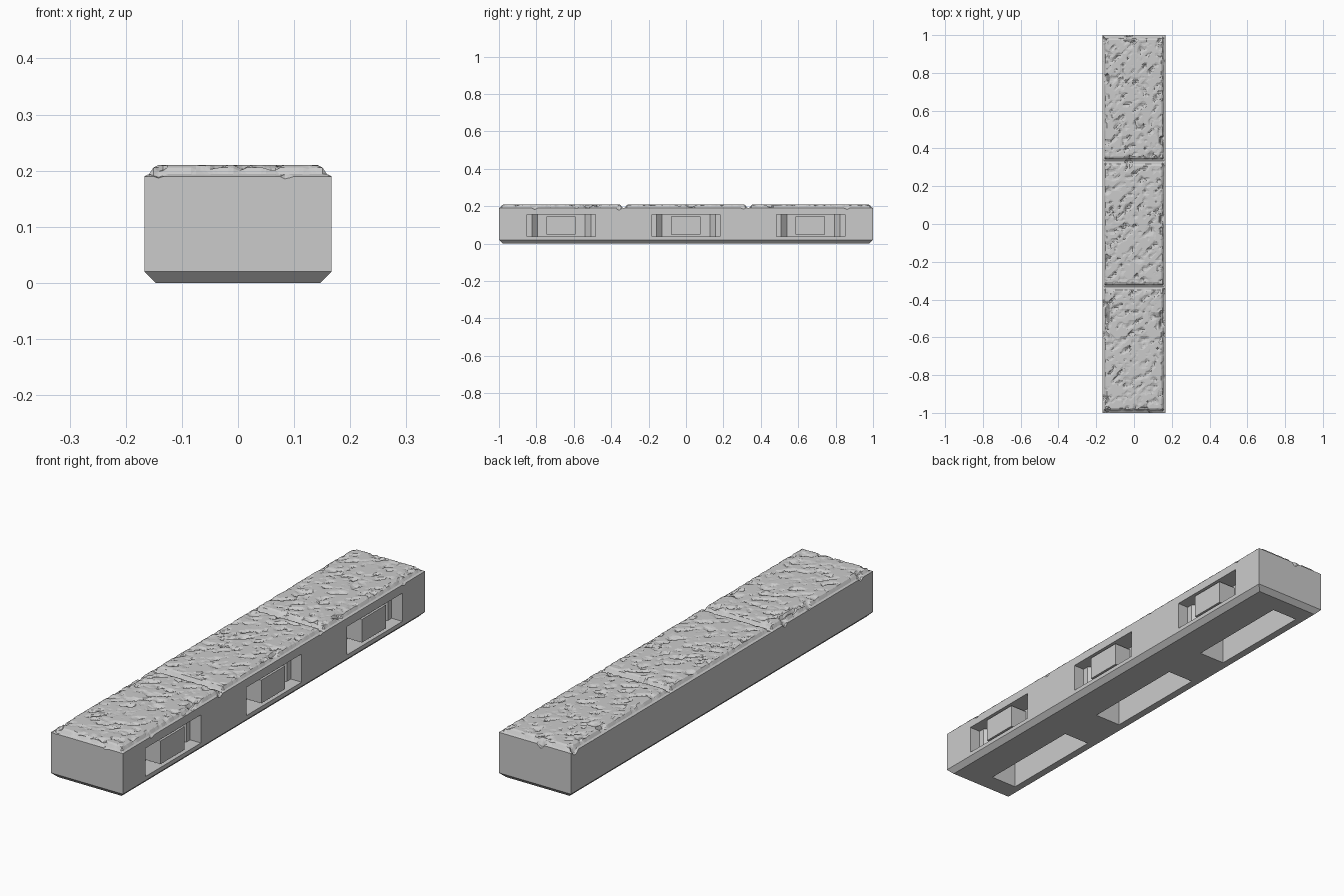
import bpy, bmesh
from mathutils import Vector, noise

W, L = 0.167, 1.0            # half width and half length
TOP = 0.172                  # where the block meets the stone surface
BAYS = (-2 / 3, 0, 2 / 3)    # centres of the three bays

if "Cube" in bpy.data.objects:
    bpy.data.objects.remove(bpy.data.objects["Cube"])

grey = bpy.data.materials.new("stone_grey")
grey.use_nodes = True
colour = (0.6, 0.6, 0.6, 1)
grey.diffuse_color = colour
grey.node_tree.nodes["Principled BSDF"].inputs["Base Color"].default_value = colour


def make(name, bm):
    bmesh.ops.recalc_face_normals(bm, faces=bm.faces)
    mesh = bpy.data.meshes.new(name)
    bm.to_mesh(mesh)
    bm.free()
    mesh.materials.append(grey)
    obj = bpy.data.objects.new(name, mesh)
    bpy.context.collection.objects.link(obj)
    return obj


def prism(bm, outline, z0, z1):
    base = bm.faces.new([bm.verts.new((x, y, z0)) for x, y in outline])
    side = bmesh.ops.extrude_face_region(bm, geom=[base])["geom"]
    moved = [v for v in side if isinstance(v, bmesh.types.BMVert)]
    bmesh.ops.translate(bm, verts=moved, vec=(0, 0, z1 - z0))
    return base


def box(bm, x0, x1, y0, y1, z0, z1):
    return prism(bm, [(x0, y0), (x1, y0), (x1, y1), (x0, y1)], z0, z1)


# Block with a chamfered underside
bm = bmesh.new()
bottom = box(bm, -W, W, -L, L, 0, TOP)
bmesh.ops.recalc_face_normals(bm, faces=bm.faces)
edges = [e for e in bm.edges if all(v.co.z < 0.001 for v in e.verts)]
bmesh.ops.bevel(bm, geom=edges, offset=0.02, segments=1, affect='EDGES')
block = make("block", bm)

# Clip sockets on one side: a stepped plan, narrowing inward
half = [(0.2, 0.183), (0.117, 0.183), (0.117, 0.158), (0.085, 0.128)]
sockets = bmesh.new()
pockets = bmesh.new()
tongues = bmesh.new()
for c in BAYS:
    outline = [(x, c + y) for x, y in half] + [(x, c - y) for x, y in reversed(half)]
    prism(sockets, outline, 0.037, 0.155)
    box(pockets, -0.115, 0.006, c - 0.233, c + 0.233, -0.05, 0.14)
    box(tongues, 0.08, 0.164, c - 0.08, c + 0.077, 0.048, 0.145)

for name, bm in (("socket_cutter", sockets), ("pocket_cutter", pockets)):
    cutter = make(name, bm)
    cutter.hide_render = True
    cutter.hide_viewport = True
    cutter.display_type = 'WIRE'
    mod = block.modifiers.new(name, 'BOOLEAN')
    mod.operation = 'DIFFERENCE'
    mod.solver = 'EXACT'
    mod.object = cutter
make("socket_tongues", tongues)


# Rough stone surface in three slabs, with streaks along a diagonal
def stone_height(x, y):
    u, v = (x + y) * 0.7, (y - x) * 0.7
    streak = noise.noise(Vector((u * 14, v * 42, 3)))
    lumps = noise.noise(Vector((x * 40, y * 40, 7)))
    chips = noise.cell(Vector((x * 45, y * 45, 1))) * 0.4
    rough = 0.0045 + 0.013 * streak + 0.008 * lumps + 0.005 * chips
    gap = min(W - abs(x), min(abs(abs(y) - s) for s in (1 / 3, L)))
    rim = 0.19 + min(gap, 0.012) * 0.4
    rise = min(1, max(0, (gap - 0.008) / 0.012))
    z = rim + rise * max(-0.004, min(0.0155, 0.011 + rough))
    # broken corners along the rim
    bite = noise.noise(Vector((x * 18, y * 18, 11)))
    if gap < 0.03 and bite > 0.3:
        z -= min(0.014, (bite - 0.3) * 0.06)
    return min(0.21, max(TOP + 0.003, z))


nx, ny = 40, 240
bm = bmesh.new()
bmesh.ops.create_grid(bm, x_segments=nx, y_segments=ny, size=1)
for v in bm.verts:
    v.co.x *= W
    v.co.y *= L
    v.co.z = stone_height(v.co.x, v.co.y)
rim_edges = [e for e in bm.edges if e.is_boundary]
skirt = bmesh.ops.extrude_edge_only(bm, edges=rim_edges)["geom"]
for v in skirt:
    if isinstance(v, bmesh.types.BMVert):
        v.co.z = TOP
bmesh.ops.triangulate(bm, faces=bm.faces)
make("stone_surface", bm)
